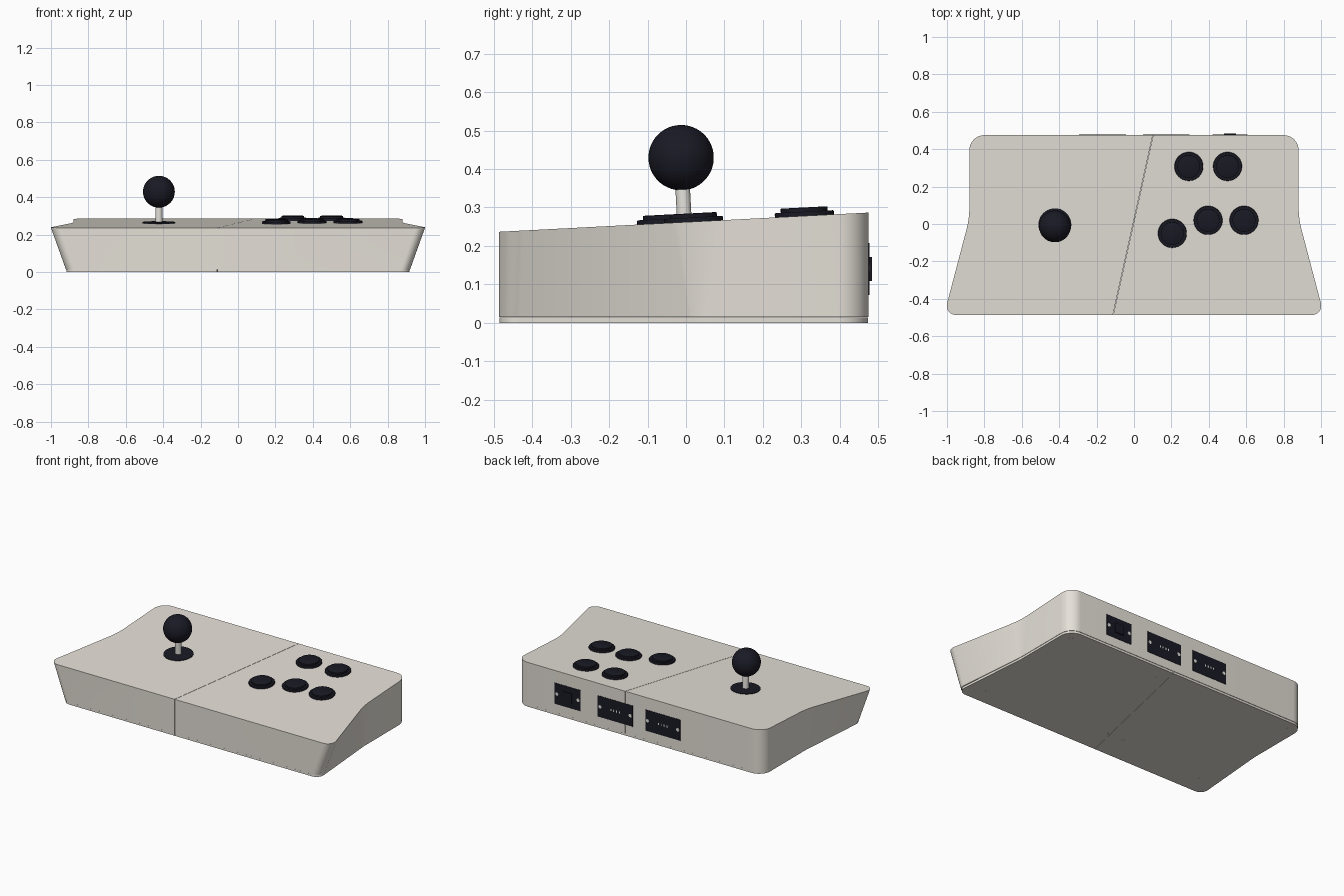
import bpy, bmesh, math
from mathutils import Vector, Matrix

if "Cube" in bpy.data.objects:
    bpy.data.objects.remove(bpy.data.objects["Cube"])

FRONT, BACK, BASE_TOP = -0.487, 0.475, 0.015
SLOPE = 0.052
parts = []


def material(name, rgb, rough=0.5):
    m = bpy.data.materials.new(name)
    m.use_nodes = True
    m.diffuse_color = (*rgb, 1)
    node = m.node_tree.nodes["Principled BSDF"]
    node.inputs["Base Color"].default_value = (*rgb, 1)
    node.inputs["Roughness"].default_value = rough
    return m


BEIGE = material("warm beige plastic", (0.785, 0.75, 0.685))
BLACK = material("blue black plastic", (0.010, 0.010, 0.018))
STEEL = material("pale steel", (0.80, 0.78, 0.73))


def top_z(y):
    return 0.262 + SLOPE * y


def make(name, bm, mat):
    bmesh.ops.recalc_face_normals(bm, faces=bm.faces)
    me = bpy.data.meshes.new(name)
    bm.to_mesh(me)
    bm.free()
    ob = bpy.data.objects.new(name, me)
    bpy.context.collection.objects.link(ob)
    me.materials.append(mat)
    parts.append(ob)


def skin(rings):
    """Skin matching closed rings and cap both ends."""
    bm = bmesh.new()
    loops = [[bm.verts.new(p) for p in ring] for ring in rings]
    n = len(loops[0])
    for a, b in zip(loops, loops[1:]):
        for i in range(n):
            j = (i + 1) % n
            bm.faces.new((a[i], a[j], b[j], b[i]))
    bm.faces.new(loops[0][::-1])
    bm.faces.new(loops[-1])
    return bm


def turned(name, profile, mat, matrix, sides=40):
    """Lathe a (radius, height) profile and place it."""
    rings = [[matrix @ Vector((r * math.cos(2 * math.pi * i / sides),
                               r * math.sin(2 * math.pi * i / sides), h))
              for i in range(sides)] for r, h in profile]
    make(name, skin(rings), mat)


def box(name, centre, size, mat):
    bm = bmesh.new()
    bmesh.ops.create_cube(bm, size=1, matrix=Matrix.Translation(centre) @ Matrix.Diagonal((*size, 1)))
    make(name, bm, mat)


def outline(front_x, inset=0, steps=10):
    """Rounded plan outline, wide at the front and straight at the back."""
    half = [(front_x - inset, FRONT + inset, 0.05), (0.88 - inset, 0.03, 0.5),
            (0.88 - inset, BACK - inset, 0.08)]
    corners = half + [(-x, y, r) for x, y, r in reversed(half)]
    pts = []
    for i, (x, y, r) in enumerate(corners):
        p = Vector((x, y, 0))
        a = (Vector((*corners[i - 1][:2], 0)) - p).normalized()
        b = (Vector((*corners[(i + 1) % len(corners)][:2], 0)) - p).normalized()
        half_angle = a.angle(b) / 2
        c = p + (a + b).normalized() * r / math.sin(half_angle)
        t = r / math.tan(half_angle)
        u, v = (p + a * t - c).normalized(), (p + b * t - c).normalized()
        pts += [c + u.slerp(v, k / steps).normalized() * r for k in range(steps + 1)]
    return pts


def split_halves(name, rings):
    """Build both halves of a shell, parted by a fine slanted seam."""
    for side, sign in (("left", 1), ("right", -1)):
        bm = skin(rings)
        cut = bmesh.ops.bisect_plane(bm, geom=bm.verts[:] + bm.edges[:] + bm.faces[:],
                                     plane_co=(sign * 0.001 - 0.004, 0, 0),
                                     plane_no=(sign, -0.222 * sign, 0), clear_inner=True)
        rim = [e for e in cut["geom_cut"] if isinstance(e, bmesh.types.BMEdge)]
        bmesh.ops.holes_fill(bm, edges=rim)
        make(f"{side}_{name}", bm, BEIGE)


# Case with flared front sides and a sloping top, on a thin base plate
split_halves("case", [[(p.x, p.y, BASE_TOP) for p in outline(0.925)],
                      [(p.x, p.y, top_z(p.y)) for p in outline(1.016)]])
split_halves("base_plate", [[(p.x, p.y, z) for p in outline(0.922, 0.0015)]
                            for z in (0, BASE_TOP - 0.001)])


def on_top(x, y):
    return Matrix.Translation((x, y, top_z(y))) @ Matrix.Rotation(math.atan(SLOPE), 4, "X")


# Joystick
stick = on_top(-0.423, -0.004)
turned("stick_dust_washer", [(0.088, -0.002), (0.088, 0.004), (0.085, 0.006)], BLACK, stick)
turned("stick_shaft", [(0.019, 0), (0.019, 0.11)], STEEL, stick, 24)
bm = bmesh.new()
bmesh.ops.create_uvsphere(bm, u_segments=48, v_segments=28, radius=0.085,
                          matrix=stick @ Matrix.Translation((0, 0, 0.168)))
make("stick_ball", bm, BLACK)

# Push buttons: a rim with a raised plunger
for i, (x, y) in enumerate([(0.293, 0.308), (0.5, 0.308), (0.205, -0.05),
                            (0.396, 0.02), (0.588, 0.02)]):
    turned(f"button_{i + 1}", [(0.077, -0.002), (0.077, 0.008), (0.075, 0.011), (0.061, 0.011),
                               (0.061, 0.021), (0.059, 0.022)], BLACK, on_top(x, y))


# Rear connector panels with end screws and contacts
def facing_back(x, z):
    return Matrix.Translation((x, BACK, z)) @ Matrix.Rotation(-math.pi / 2, 4, "X")


PANEL_Z = 0.14
for i, (x, w) in enumerate([(0.513, 0.185), (0.172, 0.25), (-0.168, 0.25)]):
    box(f"rear_panel_{i + 1}", (x, BACK, PANEL_Z), (w, 0.005, 0.135), BLACK)
    for side in (-1, 1):
        turned(f"panel_{i + 1}_screw", [(0.011, 0), (0.011, 0.004)], STEEL,
               facing_back(x + side * (w / 2 - 0.017), PANEL_Z), 16)
    if i:
        for k in range(4):
            box(f"panel_{i + 1}_contact", (x + (k - 1.5) * 0.02, BACK, PANEL_Z),
                (0.007, 0.007, 0.014), STEEL)
box("rear_switch", (0.513, BACK + 0.004, PANEL_Z), (0.065, 0.01, 0.062), BLACK)

# Screw caps under the base
for x, y in [(0.81, 0.4), (0.79, -0.37), (0.14, 0.37), (-0.06, 0.36),
             (-0.05, -0.31), (-0.18, -0.31), (-0.81, 0.4), (-0.79, -0.37)]:
    turned("base_screw", [(0.013, -0.0005), (0.013, 0.004)], BEIGE, Matrix.Translation((x, y, 0)), 16)

# Smooth curved surfaces while keeping edges crisp
bpy.ops.object.select_all(action="DESELECT")
for ob in parts:
    ob.select_set(True)
bpy.context.view_layer.objects.active = parts[0]
bpy.ops.object.shade_smooth_by_angle(angle=math.radians(30))
